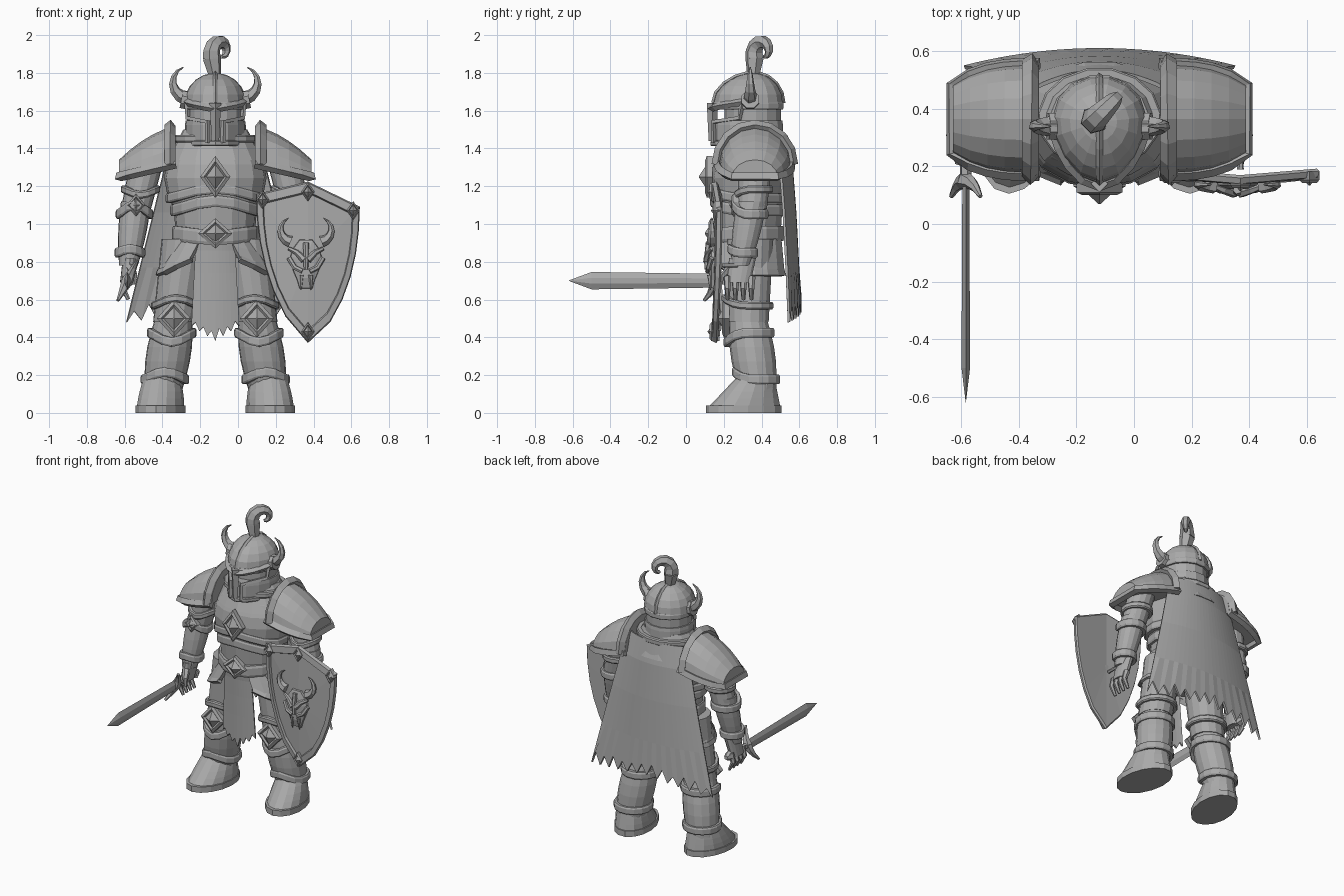
import bpy, bmesh, math, random
from mathutils import Vector

random.seed(4)
BODY_X = -.12  # the figure's own centre line
HEAD_Y = .355
SHOULDER_Y = .365
SIDES = (("left", 1), ("right", -1))
GREY = (.4, .4, .4, 1)

if "Cube" in bpy.data.objects:
    bpy.data.objects.remove(bpy.data.objects["Cube"], do_unlink=True)

steel = bpy.data.materials.new("plain grey")
steel.use_nodes = True
steel.diffuse_color = GREY
steel.node_tree.nodes["Principled BSDF"].inputs["Base Color"].default_value = GREY


def mix(a, b, t):
    return a + (b - a) * t


def skin(name, rows, side=1, closed=True, thickness=0):
    """Join rows of points into a surface; side 0 keeps world x."""
    bm = bmesh.new()
    verts = [[bm.verts.new(point) for point in row] for row in rows]
    count = len(rows[0])
    for low, high in zip(verts, verts[1:]):
        for i in range(count if closed else count - 1):
            j = (i + 1) % count
            bm.faces.new((low[i], low[j], high[j], high[i]))
    if closed:
        bm.faces.new(verts[0])
        bm.faces.new(verts[-1])
    if side:
        for vert in bm.verts:
            vert.co.x = BODY_X + side * vert.co.x
    bmesh.ops.recalc_face_normals(bm, faces=bm.faces)
    mesh = bpy.data.meshes.new(name)
    bm.to_mesh(mesh)
    bm.free()
    mesh.materials.append(steel)
    obj = bpy.data.objects.new(name, mesh)
    bpy.context.collection.objects.link(obj)
    if thickness:
        modifier = obj.modifiers.new("thickness", 'SOLIDIFY')
        modifier.thickness, modifier.offset = thickness, 0


def oval(degrees, centre, rx, ry, nose=0, lift=0):
    """Point on a level oval; nose pushes its front forward, lift raises it."""
    a = math.radians(degrees)
    front = max(0, math.cos(a)) ** 3
    x, y, z = centre
    return (x + rx * math.sin(a), y - ry * math.cos(a) - nose * front, z + lift * front)


def ring(centre, rx, ry, nose=0, lift=0):
    return [oval(degrees, centre, rx, ry, nose, lift) for degrees in range(0, 360, 24)]


def limb(start, end, first, last, swell=0, aspect=1):
    """Rule for a tapering limb: gives centre and radii at t."""
    def at(t):
        radius = mix(first, last, t) + swell * math.sin(math.pi * t)
        return Vector(start).lerp(Vector(end), t), radius, radius * aspect
    return at


def draw_limb(name, path, side=1):
    skin(name, [ring(*path(k / 5)) for k in range(6)], side)


def band(name, path, t, height, side=1, nose=0, lift=0, thick=.02):
    """Raised band around a limb at t."""
    centre, rx, ry = path(t)
    rows = []
    for up, out in ((-1, -1), (-1, .7), (-.6, 1), (.6, 1), (1, .7), (1, -1)):
        middle = centre + Vector((0, 0, up * height / 2))
        rows.append(ring(middle, rx + out * thick, ry + out * thick, nose, lift))
    skin(name, rows, side)


def tube(name, points, first, last=None, side=1, sides=6):
    points = [Vector(p) for p in points]
    last = first if last is None else last
    end = len(points) - 1
    u, rows = None, []
    for i, p in enumerate(points):
        along = (points[min(i + 1, end)] - points[max(i - 1, 0)]).normalized()
        u = along.orthogonal() if u is None else u - along * u.dot(along)
        u.normalize()
        w = along.cross(u)
        angles = [math.tau * (k + .5) / sides for k in range(sides)]
        radius = mix(first, last, i / end)
        rows.append([p + radius * (u * math.cos(a) + w * math.sin(a)) for a in angles])
    skin(name, rows, side)


def hook(x, y, z, radius):
    """Upward-curving arc for a horn."""
    angles = [math.radians(a) for a in range(-80, 80, 25)]
    return [(x + radius * math.cos(a), y, z + radius * math.sin(a)) for a in angles]


def gem(name, centre, width, height, depth, side=1):
    """Framed four-sided stud facing the front."""
    x, y, z = centre
    rows = []
    for size, out in ((1, -.03), (1, 0), (.75, .01), (.6, 0), (.05, depth)):
        w, h = width * size, height * size
        rows.append([(x + a * w, y - out, z + b * h) for a, b in ((-1, 0), (0, -1), (1, 0), (0, 1))])
    skin(name, rows, side)


def ragged_cloth(name, top, bottom, bow, point, tear, count):
    """Hanging cloth; top and bottom are (half width, y, z)."""
    rows = []
    for t in (0, .15, .4, .7, 1):
        row = []
        for k in range(count):
            u = 2 * k / (count - 1) - 1
            width, z = mix(top[0], bottom[0], t), mix(top[2], bottom[2], t)
            y = mix(top[1], bottom[1], math.sqrt(t)) + bow * u * u
            if t == 1:
                z -= point * (1 - abs(u)) - tear * random.uniform(.5, 1) * (k % 2)
            row.append((u * width, y, z))
        rows.append(row)
    skin(name, rows, closed=False, thickness=.014)


def outline(low, high, width, peak=()):
    """Closed front outline, mirrored, from a half-width rule."""
    half = [(width(k / 6), mix(low, high, k / 6)) for k in range(7)]
    return half + list(peak) + [(-x, z) for x, z in reversed(half) if x > .001]


# Torso, belt, chest ornaments and mantle
waist = limb((0, .33, .82), (0, .33, 1.18), .2, .23, aspect=.83)
chest = limb((0, .325, 1.1), (0, .35, 1.46), .23, .17, swell=.07, aspect=.75)
mantle = limb((0, .36, 1.34), (0, .37, 1.5), .26, .17, aspect=.8)
draw_limb("waist", waist)
draw_limb("breastplate", chest)
draw_limb("mantle", mantle)
band("breastplate_hem", chest, .1, height=.05, lift=.05)
band("belly_plate", waist, .7, height=.06, lift=.05)
band("belt", waist, .36, height=.08, nose=.01, lift=-.02)
band("collar", mantle, .7, height=.04)
gem("belt_buckle", (0, .13, .95), width=.09, height=.08, depth=.03)
gem("chest_diamond", (0, .11, 1.25), width=.08, height=.11, depth=.04)

# Helmet: dome, recessed eye slit and pointed face plate
face = limb((0, HEAD_Y, 1.42), (0, HEAD_Y, 1.66), .15, .15)
dome = [math.radians(a) for a in range(0, 90, 17)]
skin("helmet_dome", [ring((0, HEAD_Y, 1.64 + .16 * math.sin(a)), .165 * math.cos(a), .16 * math.cos(a),
                          nose=.05 * math.cos(a) ** 2) for a in dome])
draw_limb("helmet_core", face)
band("face_plate", face, .28, height=.12, nose=.05, thick=.012)
band("helmet_hem", face, .03, height=.03, nose=.06, thick=.015)
band("brow_band", face, .86, height=.04, nose=.05, thick=.015)
crest = [math.radians(a) for a in range(0, 181, 20)]
tube("helmet_crest", [(0, HEAD_Y - .16 * math.cos(a) - .05 * max(0, math.cos(a)) ** 2,
                       1.64 + .16 * math.sin(a)) for a in crest], .012, sides=4)
tube("nose_guard", [(0, .14, 1.64), (0, .14, 1.44)], .03, .02, sides=4)


def on_face(degrees, z):
    return oval(degrees, (0, HEAD_Y, z), .16, .16, nose=.06)


for label, s in SIDES:
    tube(label + "_brow", [on_face(a, 1.61 + a / 2000) for a in range(0, 100, 20)], .02, side=s, sides=4)
    tube(label + "_visor_edge", [on_face(15, 1.43), on_face(15, 1.54), on_face(65, 1.56), on_face(70, 1.64)],
         .014, side=s, sides=4)
    tube(label + "_horn_base", [(.13, .34, 1.65), (.18, .34, 1.66)], .05, side=s, sides=8)
    tube(label + "_horn", hook(.14, .34, 1.75, radius=.085), .04, .003, side=s)

# Plume curling back and to the left
curl = []
for k in range(11):
    angle, radius = 3.6 - k / 2, .075 - .005 * k
    across = radius * math.cos(angle) * math.sqrt(.5)
    curl.append((across - .09, across + .41, 1.91 + radius * math.sin(angle)))
tube("plume", curl, .05, .01, side=0)
tube("plume_stalk", [(BODY_X, HEAD_Y, 1.77), curl[0]], .03, .05, side=0)


def shoulder_arch(u, grow=0):
    """Front-to-back arch of the shoulder shell, u from neck to outside."""
    half = .19 - .07 * u ** 3 + grow
    low, rise = 1.32 - .07 * u, .2 - .11 * u * u + grow
    angles = [math.pi * k / 8 for k in range(9)]
    return [(.21 + .3 * u, SHOULDER_Y - half * math.cos(a), low + rise * math.sin(a)) for a in angles]


for label, s in SIDES:
    # Shoulder shell with raised rims
    shell = [shoulder_arch(k / 5) for k in range(6)]
    skin(label + "_shoulder_shell", shell, s)
    tube(label + "_shoulder_neck_rim", shoulder_arch(.1, grow=.01), .03, side=s, sides=4)
    tube(label + "_shoulder_lower_rim", [arch[0] for arch in shell] + [arch[-1] for arch in reversed(shell)],
         .026, side=s, sides=4)

    # Arm and its bands
    upper = limb((.36, .37, 1.34), (.42, .35, 1.08), .09, .08)
    fore = limb((.42, .35, 1.12), (.46, .29, .78), .08, .05, swell=.01)
    palm = limb((.45, .3, .82), (.47, .28, .69), .04, .035, aspect=1.8)
    draw_limb(label + "_upper_arm", upper, s)
    draw_limb(label + "_forearm", fore, s)
    draw_limb(label + "_palm", palm, s)
    band(label + "_upper_arm_band", upper, .6, height=.04, side=s, lift=-.03)
    band(label + "_elbow_band", fore, .2, height=.05, side=s, lift=.05)
    band(label + "_cuff", fore, .8, height=.05, side=s, lift=.02)
    gem(label + "_elbow_guard", (.42, .25, 1.1), width=.05, height=.06, depth=.02, side=s)

    # Fingers and thumb
    for k in range(4):
        y = .22 + .042 * k
        tube(f"{label}_finger_{k}", [(.47, y, .72), (.49, y, .66), (.46, y, .6)], .023, .01, side=s)
    tube(label + "_thumb", [(.45, .24, .77), (.43, .2, .73), (.43, .2, .68)], .025, .012, side=s)

    # Leg with knee and ankle armour
    thigh = limb((.16, .34, .92), (.22, .33, .48), .125, .11)
    shin = limb((.22, .33, .5), (.275, .38, .12), .1, .1, swell=.02)
    draw_limb(label + "_thigh", thigh, s)
    draw_limb(label + "_shin", shin, s)
    band(label + "_thigh_band", thigh, .8, height=.04, side=s, nose=.01, lift=.04)
    band(label + "_knee_band", shin, .2, height=.05, side=s, nose=.01, lift=-.05)
    band(label + "_ankle_band", shin, .85, height=.05, side=s, lift=.04)
    gem(label + "_knee_guard", (.22, .2, .5), width=.09, height=.1, depth=.03, side=s)

    # Boot, toes turned a little outward
    def turned(points):
        return [(x + (HEAD_Y - y) * .12, y, z) for x, y, z in points]
    boot = []
    for t in (.2, .4, .6, .8, 1):
        boot.append(turned(ring((.285, .3 + .07 * t, .19 * t), .125 - .03 * t * t, .21 - .11 * t)))
    skin(label + "_boot", boot, s)
    skin(label + "_sole", [turned(ring((.285, .308, z), .13, .203)) for z in (0, .04)], s)

    # Hip plate with a thick hem
    hip = []
    for t in (0, .5, 1):
        middle = (.05 * t, .335, .94 - .2 * t)
        hip.append([oval(a, middle, .2 + .05 * t, .17 + .02 * t, lift=.09 * t) for a in range(18, 160, 20)])
    skin(label + "_hip_plate", hip, s, closed=False, thickness=.025)
    tube(label + "_hip_plate_rim", hip[-1], .022, side=s, sides=4)

# Front cloth and cape
ragged_cloth("front_cloth", (.1, .15, .93), (.125, .17, .46), bow=.02, point=.08, tear=.06, count=13)
ragged_cloth("cape", (.23, .53, 1.45), (.47, .605, .48), bow=-.06, point=-.06, tear=.09, count=25)

# Sword pointing forward
SWORD = Vector((-.585, .15, .7))
blade = []
for y, size in ((.14, .8), (-.5, 1), (-.62, .03)):
    h, w = .046 * size, .015 * size
    corners = ((0, -h), (w, -h / 3), (w, h / 3), (0, h), (-w, h / 3), (-w, -h / 3))
    blade.append([(SWORD.x + a, y, SWORD.z + b) for a, b in corners])
skin("sword_blade", blade, 0)
for label, s in (("upper", 1), ("lower", -1)):
    tube(label + "_sword_guard", [SWORD + Vector((.017 * s * k, -.006 * k * k, .035 * s * k)) for k in range(4)],
         .032, .008, side=0)
grip_end = SWORD + Vector((0, .2, 0))
tube("sword_grip", [SWORD, grip_end], .02, side=0)
tube("sword_pommel", [grip_end, grip_end + Vector((0, .04, 0))], .035, .015, side=0)

# Shield with a raised rim and bowed face
SHIELD_X = .37
shield_outline = outline(.37, 1.125, lambda t: .275 * math.sin(math.pi / 2 * t ** .7), peak=[(0, 1.225)])


def on_shield(x, z, y):
    return (SHIELD_X + x, y - .025 * (1 - (x / .28) ** 2), z - .12 * x)


layers = ((.05, .195), (.97, .195), (1, .185), (.98, .165), (.87, .162), (.85, .178), (.05, .168))
skin("shield", [[on_shield(x * size, mix(.82, z, size), y) for x, z in shield_outline] for size, y in layers], 0)
for label, x, z in (("top", 0, 1.17), ("bottom", 0, .43), ("inner", -.24, 1.1), ("outer", .24, 1.1)):
    gem(label + "_shield_stud", on_shield(x, z, .16), width=.035, height=.05, depth=.02, side=0)
tube("shield_strap", [(.31, .19, .78), (.31, .27, .78), (.37, .27, .78), (.37, .19, .78)], .012, side=0)

# Horned skull relief on the shield
SKULL_X = .36
skull = outline(.655, .92, lambda t: .035 + .05 * math.sin(math.pi * t ** 1.4))
skin("skull_face", [[(SKULL_X + x * size, y, mix(.8, z, size)) for x, z in skull]
                    for size, y in ((1, .16), (.95, .135), (.6, .122))], 0)
for label, s in SIDES:
    for part, points, first, last in (
            ("horn", hook(.07, .137, .97, radius=.065), .032, .003),
            ("brow", [(.01, .11, .81), (.05, .12, .85), (.09, .135, .87)], .02, .01),
            ("cheek", [(.09, .135, .82), (.06, .12, .77), (.02, .115, .75)], .014, .014),
            ("tooth", [(.025, .125, .73), (.027, .13, .65)], .014, .003)):
        tube(f"skull_{label}_{part}", [(SKULL_X + s * x, y, z) for x, y, z in points], first, last, side=0)
tube("skull_nose", [(SKULL_X, .12, .9), (SKULL_X, .11, .83), (SKULL_X, .11, .76)], .016, .012, side=0)
